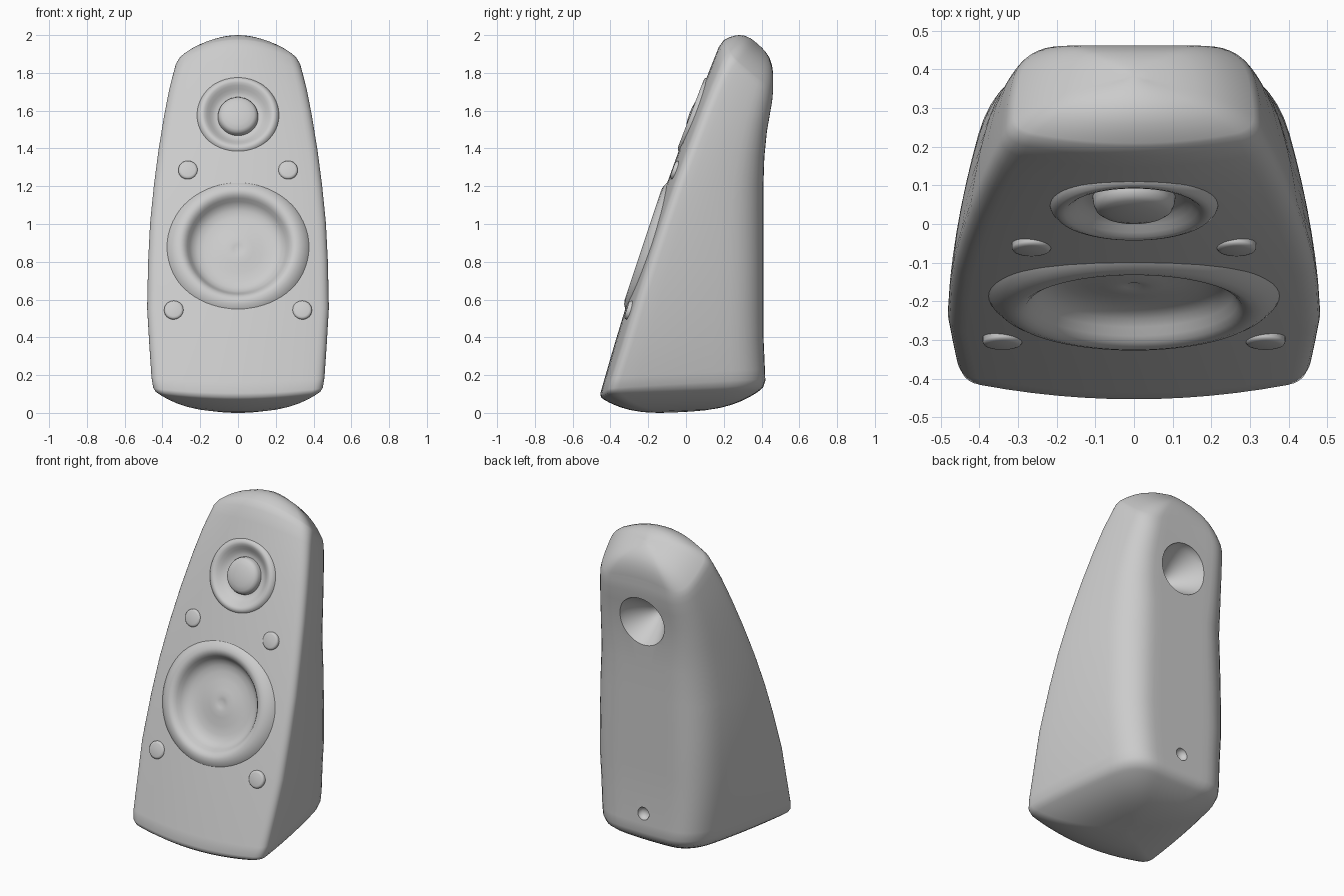
import bpy, bmesh, math
from mathutils import Vector

if "Cube" in bpy.data.objects:
    bpy.data.objects.remove(bpy.data.objects["Cube"])

CROWN = 0.048


def front_y(z):
    """Centre line of the leaning, slightly bulged front."""
    t = max(0, min(1, (z - 0.1) / 1.86))
    return -0.453 + 0.344 * (z - 0.1) - 0.03 * 4 * t * (1 - t)


def front_n(z):
    return Vector((0, -1, (front_y(z + .05) - front_y(z - .05)) / .1)).normalized()


def make_object(name, bm):
    bmesh.ops.remove_doubles(bm, verts=bm.verts, dist=1e-5)
    bmesh.ops.recalc_face_normals(bm, faces=bm.faces)
    me = bpy.data.meshes.new(name)
    bm.to_mesh(me)
    bm.free()
    ob = bpy.data.objects.new(name, me)
    bpy.context.collection.objects.link(ob)
    return ob


def activate(ob):
    bpy.ops.object.select_all(action='DESELECT')
    ob.select_set(True)
    bpy.context.view_layer.objects.active = ob


def smooth(ob, angle=40):
    activate(ob)
    bpy.ops.object.shade_smooth_by_angle(angle=math.radians(angle))


def skin(bm, rings):
    rows = [[bm.verts.new(p) for p in r] for r in rings]
    n = len(rows[0])
    for a, b in zip(rows, rows[1:]):
        for i in range(n):
            bm.faces.new((a[i], a[(i + 1) % n], b[(i + 1) % n], b[i]))


def lathe(name, profile, origin, axis, seg=64):
    """Revolve (radius, height) points around an axis."""
    q = Vector((0, 0, 1)).rotation_difference(axis)
    rings = []
    for r, h in profile:
        rings.append([Vector(origin) + q @ Vector((r * math.cos(2 * math.pi * i / seg),
                                                   r * math.sin(2 * math.pi * i / seg), h))
                      for i in range(seg)])
    bm = bmesh.new()
    skin(bm, rings)
    return make_object(name, bm)


def cut(body, cutter):
    cutter.hide_render = True
    activate(body)
    m = body.modifiers.new("cut", 'BOOLEAN')
    m.operation = 'DIFFERENCE'
    m.solver = 'EXACT'
    m.object = cutter
    bpy.ops.object.modifier_apply(modifier=m.name)
    bpy.data.objects.remove(cutter)


def bezier(a, b, c, n):
    return [a * (1 - t) ** 2 + b * 2 * t * (1 - t) + c * t * t for t in [i / n for i in range(n + 1)]]


def section(w, d, rf, rb, taper):
    """Half outline: flat front, tapering sides, rounded back corners."""
    f, b = Vector((w, 0)), Vector((w * taper, d))
    side = (b - f).normalized()
    f1, f2 = f - Vector((rf, 0)), f + side * rf
    b1, b2 = b - side * rb, b - Vector((rb * 0.8, 0))
    pts = [f1 * (i / 6) for i in range(6)] + bezier(f1, f, f2, 6)
    pts += [f2.lerp(b1, i / 6) for i in range(1, 6)] + bezier(b1, b, b2, 8)
    pts += [b2.lerp(Vector((0, d)), i / 4) for i in range(1, 5)]
    out = []
    for p in pts:
        s = p.y / d
        x = p.x + 0.046 * w * 4 * s * (1 - s) * min(1, p.x / (w * 0.7))
        v = p.y + CROWN * (p.x / w) ** 2 * (1 - s)
        out.append((x, v / d))
    return out


# Cabinet: front z, back z, back y, half width, front edge inset
stations = [(.066, .11, .385, .42, .03), (.078, .13, .408, .438, .01), (.10, .165, .42, .452, 0),
            (.16, .22, .418, .461, 0), (.35, .38, .411, .473, 0), (.55, .55, .41, .485, 0),
            (.8, .8, .41, .48, 0), (1.0, 1.0, .41, .47, 0), (1.2, 1.2, .41, .45, 0),
            (1.4, 1.35, .415, .424, 0), (1.6, 1.48, .428, .392, 0), (1.75, 1.57, .443, .366, 0),
            (1.86, 1.65, .456, .344, 0), (1.93, 1.70, .46, .331, 0), (1.965, 1.735, .46, .318, .012)]
rings, centers = [], []
for zf, zb, yb, w, inset in stations:
    F, B = Vector((0, front_y(zf) + inset, zf)), Vector((0, yb, zb))
    d = (B - F).length
    droop = 0.055 * max(0, (zf - 1.6) / .36) ** 2 - 0.03 * max(0, 1 - zf / .35)
    taper = 0.72 + 0.14 * max(0, min(1, (zf - 1.2) / .75))
    half = []
    for x, s in section(w, d, 0.055, min(0.19, d * 0.34), taper):
        p = F.lerp(B, s)
        half.append(Vector((x, p.y, p.z - droop * (x / w) ** 2)))
    rings.append(half + [Vector((-p.x, p.y, p.z)) for p in half[-2:0:-1]])
    centers.append((F + B) / 2)


def dome(ring, c, n, h):
    return [[c + (p - c) * f + n * h * (1 - f ** 3) for p in ring]
            for f in (.97, .93, .87, .78, .66, .5, .3, .12, 0)]


bottom = dome(rings[0], centers[0], Vector((0, 0, -1)), 0.088)
top = dome(rings[-1], centers[-1], Vector((0, .5, .87)), 0.105)
rings = bottom[::-1] + rings + top
zs = [p.z for r in rings for p in r]
lo, hi = min(zs), max(zs)
for r in rings:
    for p in r:
        p.z = (p.z - lo) * 2 / (hi - lo)
bm = bmesh.new()
skin(bm, rings)
cabinet = make_object("cabinet", bm)

# Driver openings, rear port and cable socket
woofer_pos = (0, front_y(0.885), 0.885)
tweeter_pos = (0, front_y(1.58), 1.58)
woofer_n, tweeter_n = front_n(0.885), front_n(1.58)
for pos, n, r, depth in ((woofer_pos, woofer_n, 0.30, -0.085), (tweeter_pos, tweeter_n, 0.18, -0.055)):
    cut(cabinet, lathe("opening_cutter", [(0, depth), (r, depth), (r, .15), (0, .15)], pos, n))
back = Vector((0, 1, 0))
cut(cabinet, lathe("port_cutter", [(0, .15), (.158, .15), (.156, .01), (.147, -.012), (.138, -.03),
                                   (.12, -.06), (.09, -.105), (.05, -.155), (.02, -.185), (0, -.19)],
                   (0, .43, 1.47), back))
cut(cabinet, lathe("socket_cutter", [(0, .1), (.042, .1), (.038, -.005), (.025, -.025), (0, -.03)],
                   (0, .413, .285), back, 32))
smooth(cabinet, 50)

# Woofer: soft rim, cone and dimpled centre
woofer = lathe("woofer", [(.385, -.04), (.37, -.018), (.35, .0), (.33, .011), (.31, .016), (.295, .014),
                          (.28, .006), (.268, -.008), (.255, -.028), (.24, -.046), (.215, -.06),
                          (.18, -.067), (.13, -.064), (.08, -.057), (.05, -.053), (.025, -.055), (0, -.062)],
               woofer_pos, woofer_n)
smooth(woofer)

# Tweeter: soft rim, trough and low dome
tweeter = lathe("tweeter", [(.222, -.025), (.214, -.004), (.202, .008), (.19, .012), (.178, .009),
                            (.165, .0), (.15, -.013), (.135, -.025), (.12, -.032), (.107, -.034),
                            (.104, -.015), (.098, -.002), (.085, .007), (.06, .014), (.03, .018), (0, .019)],
                tweeter_pos, tweeter_n)
smooth(tweeter)

# Four grille pegs
for x, z, w in ((.265, 1.29, .437), (.34, .55, .485)):
    for side in (-1, 1):
        n = front_n(z)
        pos = Vector((side * x, front_y(z), z)) - n * CROWN * 0.95 * (x / w) ** 2
        peg = lathe("grille_peg", [(.051, -.04), (.051, .007), (.047, .013), (.038, .016), (0, .017)],
                    pos, n, 32)
        smooth(peg)
